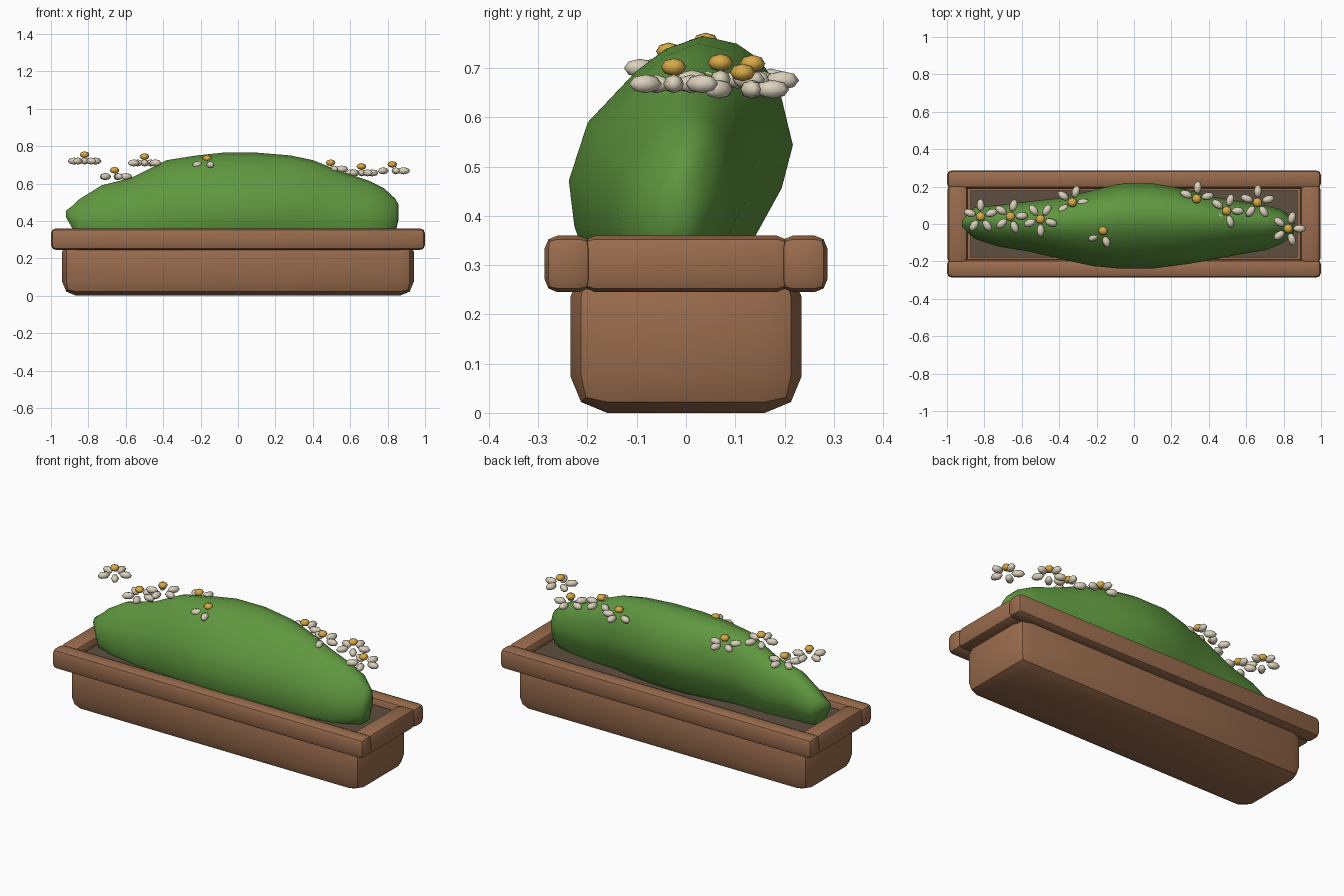
import bpy
import bmesh
import math
from mathutils import Matrix, Vector

if "Cube" in bpy.data.objects:
    bpy.data.objects.remove(bpy.data.objects["Cube"])


def make_material(name, color):
    mat = bpy.data.materials.new(name)
    mat.use_nodes = True
    mat.diffuse_color = (*color, 1)
    mat.node_tree.nodes["Principled BSDF"].inputs["Base Color"].default_value = (*color, 1)
    return mat


terracotta = make_material("terracotta brown", (0.32, 0.15, 0.075))
soil_brown = make_material("soil brown", (0.11, 0.08, 0.05))
leaf_green = make_material("leaf green", (0.115, 0.31, 0.05))
petal_cream = make_material("petal cream", (0.70, 0.63, 0.50))
pollen_gold = make_material("pollen gold", (0.68, 0.40, 0.06))


def finish(name, bm, materials, angle=180):
    """Turn a bmesh into a smooth shaded object."""
    bmesh.ops.recalc_face_normals(bm, faces=bm.faces)
    mesh = bpy.data.meshes.new(name)
    bm.to_mesh(mesh)
    bm.free()
    for mat in materials:
        mesh.materials.append(mat)
    obj = bpy.data.objects.new(name, mesh)
    bpy.context.collection.objects.link(obj)
    bpy.ops.object.select_all(action="DESELECT")
    obj.select_set(True)
    bpy.context.view_layer.objects.active = obj
    bpy.ops.object.shade_smooth_by_angle(angle=math.radians(angle))
    return obj


def rounded_box(name, low, high, bevel, material):
    low, high = Vector(low), Vector(high)
    bm = bmesh.new()
    place = Matrix.Translation((low + high) / 2) @ Matrix.Diagonal((*(high - low), 1))
    bmesh.ops.create_cube(bm, size=1, matrix=place)
    if bevel:
        bmesh.ops.bevel(bm, geom=bm.edges[:], offset=bevel, segments=2,
                        profile=0.5, affect="EDGES")
    return finish(name, bm, [material], 40)


# Planter trough, soil and the four rim rails
rounded_box("planter_box", (-0.94, -0.235, 0), (0.94, 0.235, 0.31), 0.075, terracotta)
rounded_box("planter_lip", (-0.92, -0.22, 0.25), (0.92, 0.22, 0.315), 0, terracotta)
rounded_box("soil", (-0.875, -0.178, 0.28), (0.875, 0.178, 0.325), 0, soil_brown)
rim_low, rim_high = 0.245, 0.36
for side, label in ((-1, "front"), (1, "back")):
    y = side * 0.239
    rounded_box(label + "_rim", (-1, y - 0.048, rim_low), (1, y + 0.048, rim_high),
                0.026, terracotta)
for side, label in ((-1, "right"), (1, "left")):
    x = side * 0.943
    rounded_box(label + "_rim", (x - 0.054, -0.21, rim_low), (x + 0.054, 0.21, rim_high),
                0.026, terracotta)

# Leafy mound: one leaning cross-section lofted along the trough
section = [(-0.75, 0), (-0.95, 0.25), (-1, 0.43), (-0.83, 0.66), (-0.4, 0.86),
           (-0.13, 0.95), (0.2, 1), (0.5, 0.97), (0.7, 0.91), (0.88, 0.79),
           (1, 0.57), (0.9, 0.4), (0.65, 0.2), (0.4, 0)]
# Each station: x, front y, back y, bottom z, top z
stations = [
    (-0.92, -0.015, 0.015, 0.42, 0.455),
    (-0.88, -0.055, 0.07, 0.35, 0.485),
    (-0.85, -0.08, 0.09, 0.3, 0.515),
    (-0.73, -0.12, 0.1, 0.27, 0.59),
    (-0.57, -0.145, 0.12, 0.25, 0.63),
    (-0.38, -0.19, 0.14, 0.25, 0.725),
    (-0.22, -0.225, 0.18, 0.25, 0.75),
    (-0.08, -0.238, 0.215, 0.25, 0.765),
    (0.1, -0.238, 0.217, 0.25, 0.765),
    (0.28, -0.215, 0.185, 0.25, 0.75),
    (0.4, -0.195, 0.15, 0.25, 0.725),
    (0.55, -0.165, 0.125, 0.25, 0.665),
    (0.7, -0.14, 0.1, 0.27, 0.615),
    (0.78, -0.11, 0.08, 0.3, 0.575),
    (0.84, -0.07, 0.04, 0.33, 0.52),
    (0.857, -0.04, 0.01, 0.4, 0.49),
]
bm = bmesh.new()
rings = []
for x, front, back, bottom, top in stations:
    middle, half = (front + back) / 2, (back - front) / 2
    rings.append([bm.verts.new((x, middle + u * half, bottom + v * (top - bottom)))
                  for u, v in section])
count = len(section)
for a, b in zip(rings, rings[1:]):
    for i in range(count):
        j = (i + 1) % count
        bm.faces.new((a[i], a[j], b[j], b[i]))
bm.faces.new(rings[0])
bm.faces.new(rings[-1])
finish("foliage", bm, [leaf_green])


def add_blob(bm, matrix, segments, index):
    """Low-poly ellipsoid with one material."""
    before = set(bm.faces)
    bmesh.ops.create_uvsphere(bm, u_segments=segments, v_segments=4, radius=1, matrix=matrix)
    for face in set(bm.faces) - before:
        face.material_index = index


# Flowers: five flat petals around a raised gold centre
# Each flower: x, y, petal height, turn in degrees
flowers = [
    (-0.82, 0.04, 0.72, 90), (-0.66, 0.04, 0.637, 75), (-0.5, 0.025, 0.71, 55),
    (-0.33, 0.115, 0.68, 72), (-0.165, -0.035, 0.7, 70), (0.335, 0.135, 0.675, 85),
    (0.495, 0.07, 0.677, 72), (0.66, 0.115, 0.657, 88), (0.825, -0.025, 0.668, 0),
]
for number, (x, y, z, turn) in enumerate(flowers, 1):
    bm = bmesh.new()
    for k in range(5):
        spin = Matrix.Rotation(math.radians(turn + k * 72), 4, "Z")
        add_blob(bm, Matrix.Translation((x, y, z)) @ spin
                 @ Matrix.Translation((0.06, 0, 0))
                 @ Matrix.Diagonal((0.035, 0.021, 0.019, 1)), 8, 0)
    add_blob(bm, Matrix.Translation((x, y, z + 0.034))
             @ Matrix.Diagonal((0.026, 0.026, 0.018, 1)), 8, 1)
    finish("flower_%d" % number, bm, [petal_cream, pollen_gold])
